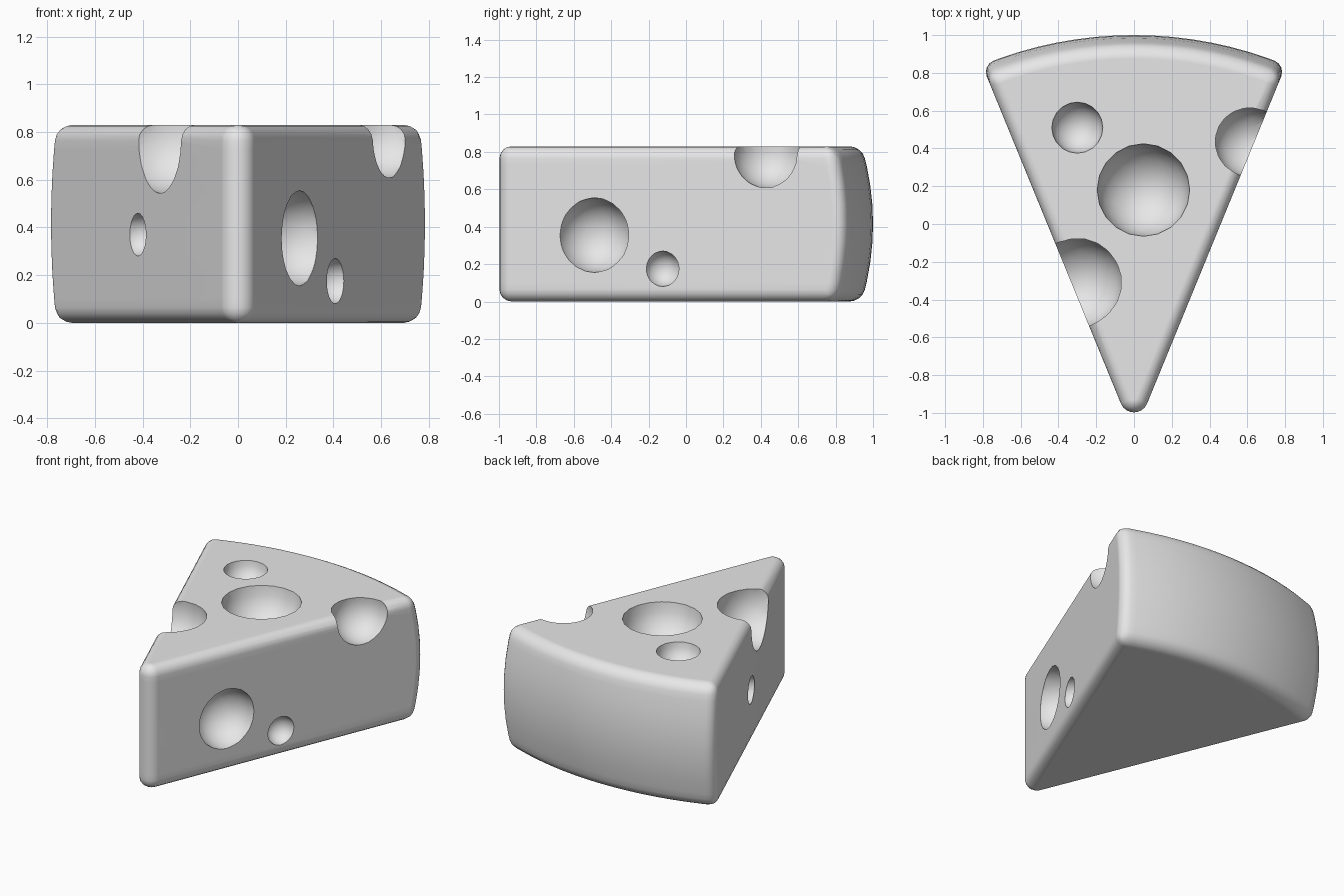
import bpy, bmesh, math
from mathutils import Vector

cube = bpy.data.objects.get("Cube")
if cube:
    bpy.data.objects.remove(cube, do_unlink=True)

HEIGHT, APEX_Y, RADIUS = 0.83, -1.12, 2.12
HALF = math.atan(0.41)      # half of the wedge angle
TIP_R, BULGE = 0.075, 0.06

mat = bpy.data.materials.new("cheese_grey")
mat.use_nodes = True
colour = (0.8, 0.8, 0.8, 1)
mat.diffuse_color = colour
mat.node_tree.nodes["Principled BSDF"].inputs["Base Color"].default_value = colour


def plan(z):
    """Wedge outline at height z: rounded tip, then the bulging back arc."""
    pts = []
    tip_y = APEX_Y + TIP_R / math.sin(HALF)
    turn, steps = math.pi / 2 - HALF, 8
    for i in range(steps + 1):
        a = -turn + 2 * turn * i / steps
        pts.append(Vector((TIP_R * math.sin(a), tip_y - TIP_R * math.cos(a), z)))
    r = RADIUS - BULGE * (2 * z / HEIGHT - 1) ** 2
    for i in range(17):
        a = HALF - 2 * HALF * i / 16
        pts.append(Vector((r * math.sin(a), APEX_Y + r * math.cos(a), z)))
    return pts


# Wedge body
bm = bmesh.new()
levels = 8
rings = [[bm.verts.new(p) for p in plan(HEIGHT * k / levels)] for k in range(levels + 1)]
count = len(rings[0])
for low, high in zip(rings, rings[1:]):
    for i in range(count):
        j = (i + 1) % count
        bm.faces.new((low[i], low[j], high[j], high[i]))
bm.faces.new(rings[-1])
bm.faces.new(rings[0][::-1])
bmesh.ops.dissolve_limit(bm, angle_limit=0.002, verts=bm.verts, edges=bm.edges)
mesh = bpy.data.meshes.new("cheese_wedge")
bm.to_mesh(mesh)
bm.free()
mesh.materials.append(mat)
wedge = bpy.data.objects.new("cheese_wedge", mesh)
bpy.context.collection.objects.link(wedge)

# Rounded rims
bevel = wedge.modifiers.new("rounded_edges", "BEVEL")
bevel.width, bevel.segments = 0.065, 4
bevel.limit_method, bevel.angle_limit = "ANGLE", math.radians(40)


def side(s, y, z):
    """Point on the flat left (s=1) or right (s=-1) cut face."""
    return (s * math.tan(HALF) * (y - APEX_Y), y, z)


# Holes: centre and radius
holes = [
    ((0.05, 0.18, 0.83), 0.245),
    ((-0.30, 0.51, 0.83), 0.135),
    ((-0.30, -0.31, 0.78), 0.24),
    ((0.61, 0.435, 0.79), 0.185),
    (side(1, -0.49, 0.355), 0.2),
    (side(1, -0.125, 0.175), 0.095),
    (side(-1, -0.096, 0.37), 0.09),
]
cutters = []
for centre, radius in holes:
    bpy.ops.mesh.primitive_ico_sphere_add(subdivisions=3, radius=radius, location=centre)
    cutter = bpy.context.object
    cutter.name = "hole_cutter"
    cutter.hide_render = True
    cutter.data.materials.append(mat)
    cutters.append(cutter)
    cut = wedge.modifiers.new("hole", "BOOLEAN")
    cut.operation, cut.solver, cut.object = "DIFFERENCE", "EXACT", cutter

# Apply the cuts, then shade
bpy.ops.object.select_all(action="DESELECT")
wedge.select_set(True)
bpy.context.view_layer.objects.active = wedge
for name in [m.name for m in wedge.modifiers]:
    bpy.ops.object.modifier_apply(modifier=name)
for cutter in cutters:
    bpy.data.objects.remove(cutter, do_unlink=True)
bpy.ops.object.shade_smooth_by_angle(angle=math.radians(40))
normals = wedge.modifiers.new("even_normals", "WEIGHTED_NORMAL")
normals.keep_sharp = True
